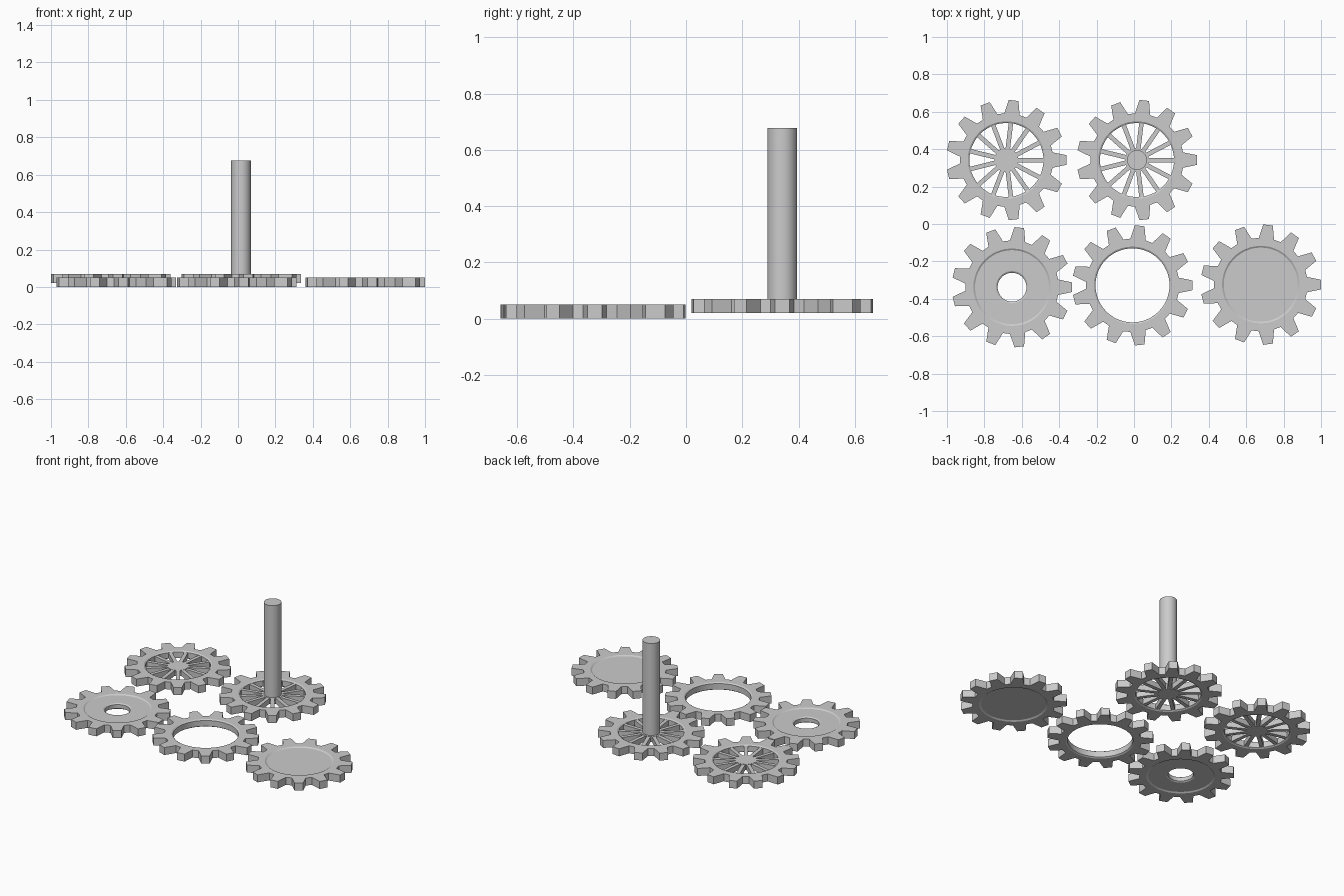
import bpy, bmesh, math
from mathutils import Matrix

cube = bpy.data.objects.get("Cube")
if cube:
    bpy.data.objects.remove(cube, do_unlink=True)

TEETH = 13
PITCH = math.tau / TEETH
THICK = 0.05
TIP_R, ROOT_R = 0.322, 0.25
RIM_R, WEB_R = 0.207, 0.198
STEP = 0.006

steel = bpy.data.materials.new("grey steel")
steel.use_nodes = True
steel.diffuse_color = (0.6, 0.6, 0.6, 1)
steel.node_tree.nodes["Principled BSDF"].inputs["Base Color"].default_value = (0.6, 0.6, 0.6, 1)


def finish(bm, name, location):
    bmesh.ops.recalc_face_normals(bm, faces=bm.faces)
    mesh = bpy.data.meshes.new(name)
    bm.to_mesh(mesh)
    bm.free()
    mesh.materials.append(steel)
    obj = bpy.data.objects.new(name, mesh)
    obj.location = location
    bpy.context.collection.objects.link(obj)
    bpy.ops.object.select_all(action='DESELECT')
    obj.select_set(True)
    bpy.context.view_layer.objects.active = obj
    bpy.ops.object.shade_smooth_by_angle(angle=math.radians(28))
    return obj


# Angles and radii of the toothed outline
half_root, half_tip = math.radians(9.5), math.radians(4.6)
outline = []
for i in range(TEETH):
    for offset, radius in ((-half_root, ROOT_R), (-half_tip, TIP_R),
                           (half_tip, TIP_R), (half_root, ROOT_R)):
        outline.append((i * PITCH + offset, radius))


def add_gear_body(bm, inner):
    """Toothed rim whose inside follows (radius, z) rings; None closes it as a disc."""
    def ring(z, r=None):
        return [bm.verts.new((math.cos(a) * (r or tooth), math.sin(a) * (r or tooth), z))
                for a, tooth in outline]

    def bridge(a, b):
        for i in range(len(a)):
            j = (i + 1) % len(a)
            bm.faces.new((a[i], a[j], b[j], b[i]))

    # Mirror the upper half of the section to get the lower half
    upper = [ring(THICK)] + [ring(z, r) for r, z in inner["rings"]]
    lower = [ring(0)] + [ring(THICK - z, r) for r, z in inner["rings"]]
    for side in (upper, lower):
        for a, b in zip(side, side[1:]):
            bridge(a, b)
    bridge(upper[0], lower[0])
    if inner["open"]:
        bridge(upper[-1], lower[-1])
    else:
        bm.faces.new(upper[-1])
        bm.faces.new(lower[-1])


def add_cylinder(bm, radius, z0, z1):
    bmesh.ops.create_cone(bm, cap_ends=True, segments=48, radius1=radius, radius2=radius,
                          depth=z1 - z0, matrix=Matrix.Translation((0, 0, (z0 + z1) / 2)))


lip = [(RIM_R, THICK), (WEB_R, THICK - STEP)]
bore = [(0.086, THICK - STEP), (0.077, THICK - 2 * STEP)]


def gear(name, location, rings, is_open):
    bm = bmesh.new()
    add_gear_body(bm, {"rings": rings, "open": is_open})
    return finish(bm, name, location)


# Front row: bored, ring and solid gears
gear("bored_gear", (-0.652, -0.338, 0), lip + bore, True)
gear("ring_gear", (-0.008, -0.328, 0), lip, True)
gear("solid_gear", (0.678, -0.324, 0), lip, False)

# Back row: two spoked gears
for name, x in (("plain_spoked", -0.682), ("shaft_spoked", 0.016)):
    place = (x, 0.342, 0.02)
    gear(name + "_rim", place, lip, True)

    bm = bmesh.new()
    add_cylinder(bm, 0.064, STEP, THICK - STEP)
    finish(bm, name + "_hub", place)

    # Spokes reach from inside the hub to inside the rim
    bm = bmesh.new()
    start, end = 0.05, 0.202
    for i in range(TEETH):
        matrix = (Matrix.Rotation(i * PITCH, 4, 'Z')
                  @ Matrix.Translation(((start + end) / 2, 0, THICK / 2))
                  @ Matrix.Diagonal((end - start, 0.024, THICK - 2.4 * STEP, 1)))
        bmesh.ops.create_cube(bm, size=1, matrix=matrix)
    finish(bm, name + "_spokes", place)

# Upright shaft on the right-hand spoked gear
bm = bmesh.new()
add_cylinder(bm, 0.053, 0.03, 0.677)
finish(bm, "shaft", (0.016, 0.342, 0))
